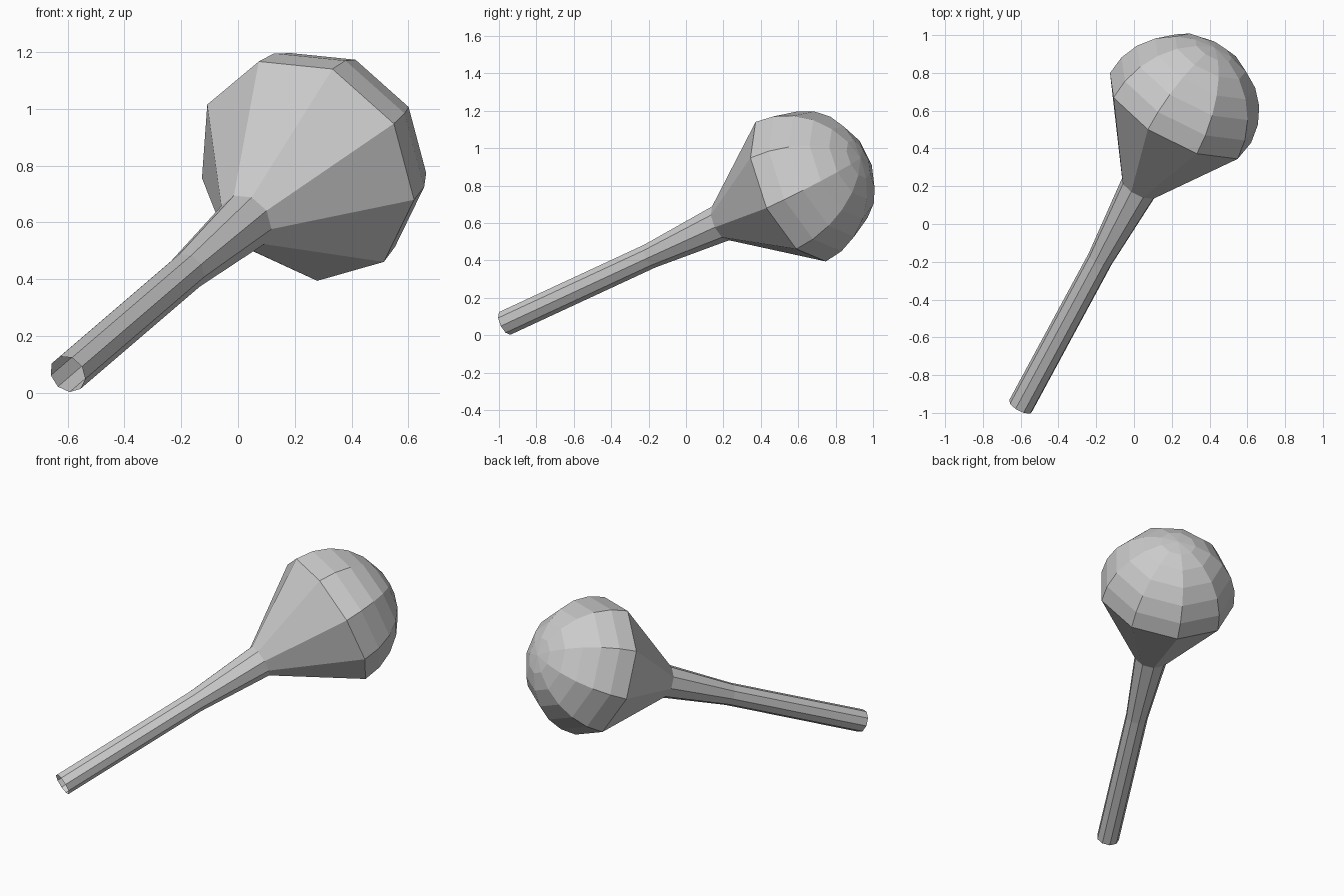
import bpy, bmesh
from math import sin, cos, radians, pi
from mathutils import Vector, Matrix

if "Cube" in bpy.data.objects:
    bpy.data.objects.remove(bpy.data.objects["Cube"])

SIDES = 9
START = Vector((-0.60, -0.965, 0.066))            # open end of the handle
AXIS = Vector((0.441, 0.815, 0.378)).normalized()
# radial direction of the first corner, made square to the axis
RADIAL = Vector((0.305, -0.24, 0.16))
RADIAL = (RADIAL - AXIS * RADIAL.dot(AXIS)).normalized()


def lathe(name, profile):
    """Spin (distance along axis, radius) points into a nine-sided shell."""
    bm = bmesh.new()
    pts = [bm.verts.new(START + AXIS * t + RADIAL * r) for t, r in profile]
    edges = [bm.edges.new(p) for p in zip(pts, pts[1:])]
    bmesh.ops.spin(bm, geom=pts + edges, cent=START, axis=AXIS,
                   angle=2 * pi, steps=SIDES, use_merge=True)
    bmesh.ops.remove_doubles(bm, verts=bm.verts, dist=0.0005)
    bmesh.ops.recalc_face_normals(bm, faces=bm.faces)
    # make sure the faces look away from the axis
    f = bm.faces[:][0] if bm.faces else None
    off = f.calc_center_median() - START
    if f.normal.dot(off - AXIS * off.dot(AXIS)) < 0:
        bmesh.ops.reverse_faces(bm, faces=bm.faces)
    me = bpy.data.meshes.new(name)
    bm.to_mesh(me)
    bm.free()
    ob = bpy.data.objects.new(name, me)
    bpy.context.collection.objects.link(ob)
    return ob


# hollow handle, flared neck and domed head in one continuous shell
HEAD_T, HEAD_R = 1.906, 0.425
handle = [(0, 0.069), (0.955, 0.069), (1.42, 0.103)]
dome = [(HEAD_T + HEAD_R * sin(radians(a)), HEAD_R * cos(radians(a)))
        for a in range(0, 91, 15)]
lathe("round_headed_club", handle + dome)
